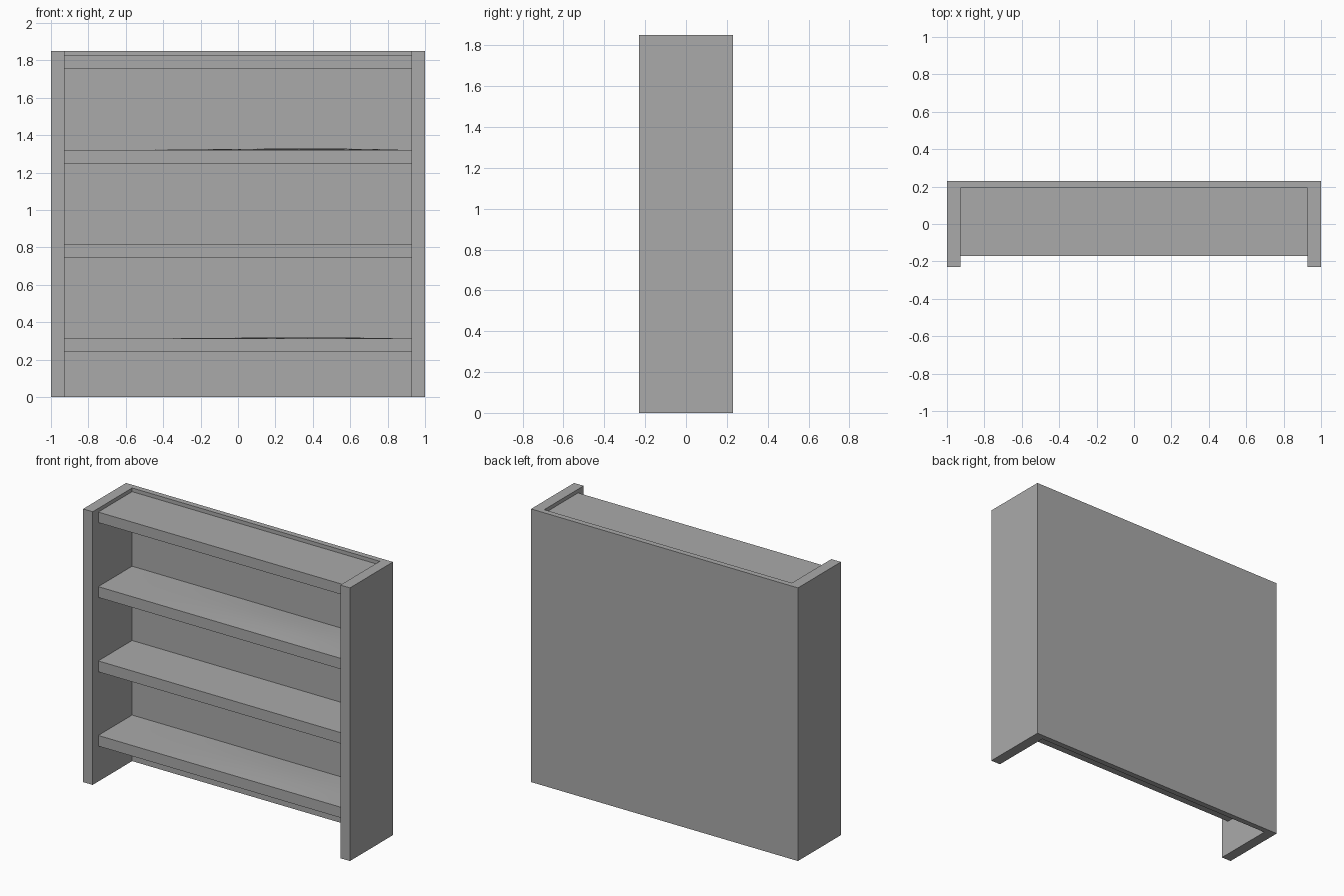
import bpy
import bmesh
import math

if "Cube" in bpy.data.objects:
    bpy.data.objects.remove(bpy.data.objects["Cube"], do_unlink=True)

# Single plain grey
grey = bpy.data.materials.new("plain_grey")
grey.use_nodes = True
COLOUR = (0.4, 0.4, 0.4, 1)
grey.diffuse_color = COLOUR
grey.node_tree.nodes["Principled BSDF"].inputs["Base Color"].default_value = COLOUR

WIDTH, DEPTH, HEIGHT = 2.0, 0.46, 1.85
SIDE, BACK = 0.072, 0.038
INNER = WIDTH / 2 - SIDE
BACK_FACE = DEPTH / 2 - BACK
SHELF_FRONT = -0.17


def finish(name, bm):
    bmesh.ops.recalc_face_normals(bm, faces=bm.faces)
    mesh = bpy.data.meshes.new(name)
    bm.to_mesh(mesh)
    bm.free()
    mesh.materials.append(grey)
    obj = bpy.data.objects.new(name, mesh)
    bpy.context.collection.objects.link(obj)
    return obj


# Case: one U-shaped outline, extruded upwards
bm = bmesh.new()
half = [(INNER, BACK_FACE), (INNER, -DEPTH / 2),
        (WIDTH / 2, -DEPTH / 2), (WIDTH / 2, DEPTH / 2)]
outline = half + [(-x, y) for x, y in reversed(half)]
base = bm.faces.new([bm.verts.new((x, y, 0)) for x, y in outline])
raised = bmesh.ops.extrude_face_region(bm, geom=[base], use_keep_orig=True)
top = [v for v in raised["geom"] if isinstance(v, bmesh.types.BMVert)]
bmesh.ops.translate(bm, verts=top, vec=(0, 0, HEIGHT))
finish("case_sides_and_back", bm)


def shelf(name, bottom, top, bulge=0):
    bm = bmesh.new()
    bmesh.ops.create_cube(bm, size=1)
    for v in bm.verts:
        v.co.x *= 2 * INNER
        v.co.y = BACK_FACE if v.co.y > 0 else SHELF_FRONT
        v.co.z = top if v.co.z > 0 else bottom
    if bulge:
        # Slight swelling of the board's upper face towards one end
        upper = [f for f in bm.faces if f.calc_center_median().z > top - 0.001]
        bmesh.ops.subdivide_edges(bm, edges=list(upper[0].edges),
                                  cuts=9, use_grid_fill=True)
        for v in bm.verts:
            if v.co.z > top - 0.001:
                u = (v.co.x + INNER) / (2 * INNER)
                w = (v.co.y - SHELF_FRONT) / (BACK_FACE - SHELF_FRONT)
                v.co.z += bulge * math.sin(math.pi * u ** 2) * math.sin(math.pi * w)
    obj = finish(name, bm)
    if bulge:
        for p in obj.data.polygons:
            p.use_smooth = p.normal.z > 0.9


# Shelves, bottom to top
shelf("bottom_shelf", 0.24, 0.312, 0.007)
shelf("lower_shelf", 0.743, 0.817)
shelf("upper_shelf", 1.247, 1.32, 0.009)
shelf("top_shelf", 1.754, 1.825)
